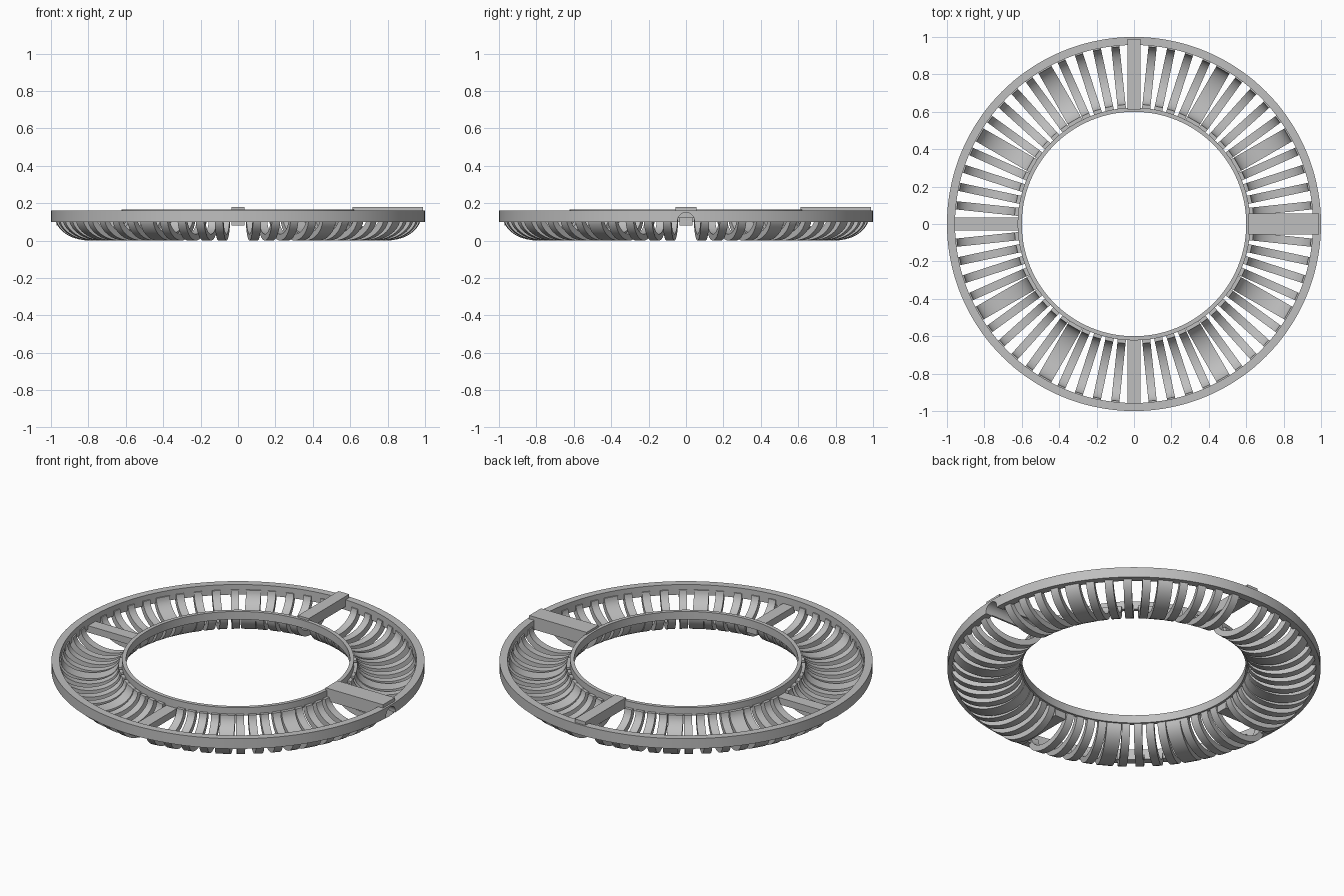
import bpy
import bmesh
from math import cos, sin, pi, radians
from mathutils import Matrix, Vector

cube = bpy.data.objects.get("Cube")
if cube:
    bpy.data.objects.remove(cube, do_unlink=True)

grey = bpy.data.materials.new("plain_grey")
grey.use_nodes = True
colour = (0.52, 0.52, 0.52, 1)
grey.diffuse_color = colour
grey.node_tree.nodes["Principled BSDF"].inputs["Base Color"].default_value = colour


def make_object(name, bm, angle=0.0):
    """Turn a bmesh into an object, rotated about the vertical axis."""
    bmesh.ops.recalc_face_normals(bm, faces=bm.faces[:])
    mesh = bpy.data.meshes.new(name)
    bm.to_mesh(mesh)
    bm.free()
    mesh.materials.append(grey)
    obj = bpy.data.objects.new(name, mesh)
    obj.rotation_euler.z = radians(angle)
    bpy.context.collection.objects.link(obj)
    return obj


def smooth(obj):
    bpy.ops.object.select_all(action="DESELECT")
    obj.select_set(True)
    bpy.context.view_layer.objects.active = obj
    bpy.ops.object.shade_smooth_by_angle(angle=radians(30))


def ring(name, inner, outer, low, high, steps=144):
    """Lathe a rectangular section into a flat ring."""
    bm = bmesh.new()
    loops = []
    for i in range(steps):
        a = 2 * pi * i / steps
        section = [(inner, low), (outer, low), (outer, high), (inner, high)]
        loops.append([bm.verts.new((r * cos(a), r * sin(a), z)) for r, z in section])
    for i in range(steps):
        one, two = loops[i], loops[(i + 1) % steps]
        for k in range(4):
            n = (k + 1) % 4
            bm.faces.new((one[k], two[k], two[n], one[n]))
    return make_object(name, bm)


def prism(points, offset):
    """Extrude a closed outline of 3D points along an offset."""
    bm = bmesh.new()
    face = bm.faces.new([bm.verts.new(p) for p in points])
    moved = bmesh.ops.extrude_face_region(bm, geom=[face])["geom"]
    verts = [v for v in moved if isinstance(v, bmesh.types.BMVert)]
    bmesh.ops.translate(bm, verts=verts, vec=Vector(offset))
    return bm


def bar(name, angle, start, end, width, low, high):
    """Straight radial bar."""
    h = width / 2
    pts = [(start, -h, low), (start, h, low), (start, h, high), (start, -h, high)]
    return make_object(name, prism(pts, (end - start, 0, 0)), angle)


def rib(name, angle, width, steps=18):
    """U-shaped rib that hangs between the two rings."""
    mid, top = 0.795, 0.13

    def arc(a, b):
        return [(mid + a * cos(pi + pi * i / steps), -width / 2,
                 top + b * sin(pi + pi * i / steps)) for i in range(steps + 1)]

    outline = arc(0.187, top) + arc(0.155, 0.095)[::-1]
    smooth(make_object(name, prism(outline, (0, width, 0)), angle))


# Outer and inner rings
outer_ring = ring("outer_ring", 0.957, 1.0, 0.10, 0.16)
inner_ring = ring("inner_ring", 0.60, 0.622, 0.12, 0.167)

# Arched notch through the outer ring on its left side
bm = bmesh.new()
bmesh.ops.create_cone(bm, cap_ends=True, segments=32, radius1=0.045,
                      radius2=0.045, depth=0.2,
                      matrix=Matrix.Translation((1, 0, 0.105)) @ Matrix.Rotation(pi / 2, 4, "Y"))
cutter = make_object("notch_cutter", bm)
cutter.hide_render = True
cutter.hide_viewport = True
notch = outer_ring.modifiers.new("notch", "BOOLEAN")
notch.operation = "DIFFERENCE"
notch.solver = "EXACT"
notch.object = cutter
bpy.context.view_layer.update()
cut_mesh = bpy.data.meshes.new_from_object(
    outer_ring.evaluated_get(bpy.context.evaluated_depsgraph_get()))
outer_ring.modifiers.clear()
outer_ring.data = cut_mesh
bpy.data.objects.remove(cutter, do_unlink=True)
smooth(outer_ring)
smooth(inner_ring)

# Ribs: a wide one every 30 degrees with four narrow ones between
for step in range(60):
    angle = step * 6
    if angle % 90 == 0:
        continue
    if angle % 30 == 0:
        rib("wide_rib", angle, 0.08)
    else:
        rib("narrow_rib", angle, 0.044)

# Shallow bars at the front and right
for angle, side in ((180, "right"), (270, "front")):
    bar(side + "_bar", angle, 0.615, 0.97, 0.07, 0.08, 0.12)

# Raised bar at the back
bar("back_raised_bar", 90, 0.612, 0.99, 0.07, 0.12, 0.18)

# Raised channel on the left with an arched tunnel beneath
start, end, half = 0.612, 0.988, 0.055
arch = [(start, 0.045 * cos(pi * i / 16), 0.105 + 0.045 * sin(pi * i / 16))
        for i in range(17)]
outline = ([(start, half, 0.105)] + arch + [(start, -half, 0.105),
           (start, -half, 0.18), (start, half, 0.18)])
smooth(make_object("left_raised_channel", prism(outline, (end - start, 0, 0))))
